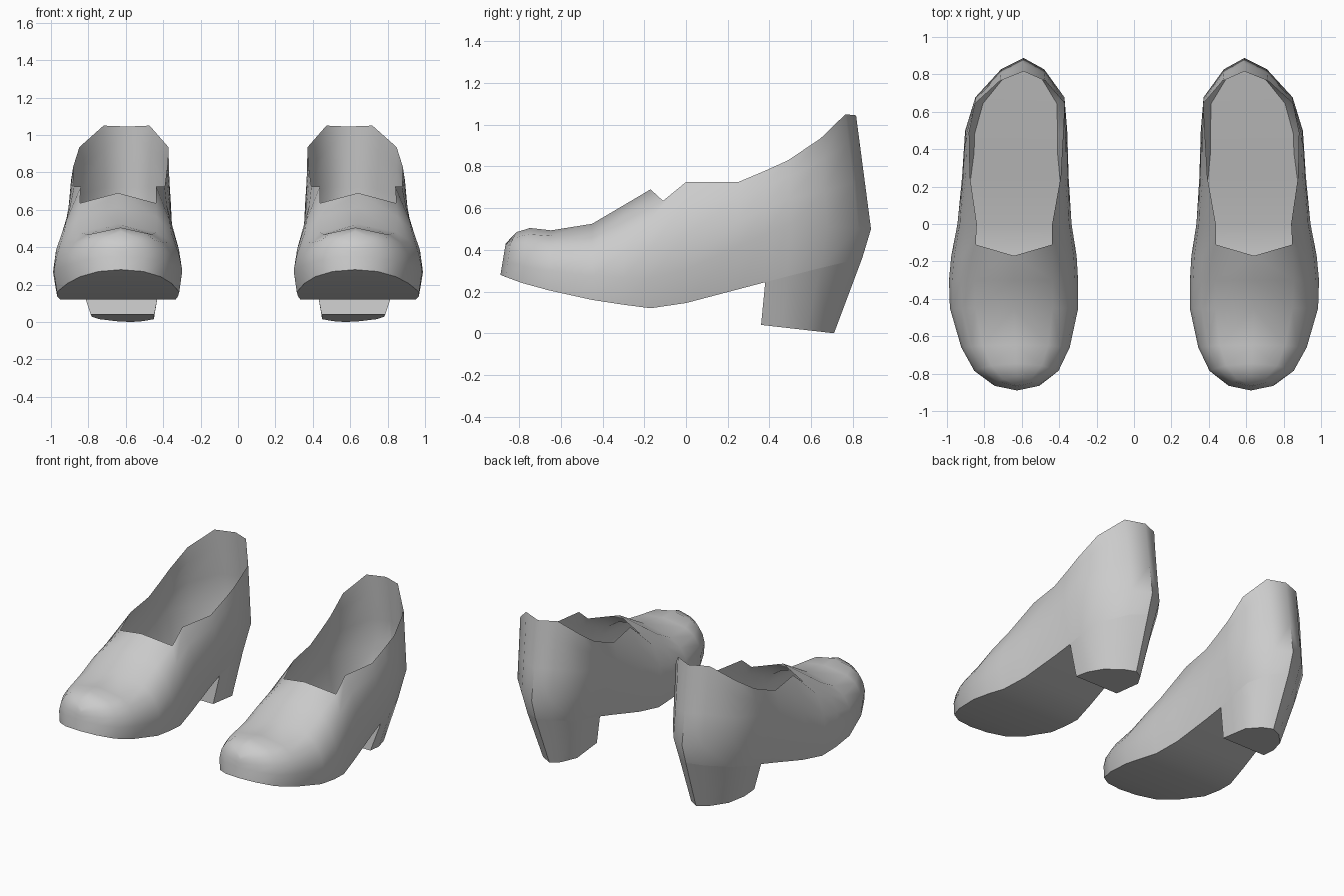
import bpy
import bmesh
import math

cube = bpy.data.objects.get("Cube")
if cube:
    bpy.data.objects.remove(cube)

leather = bpy.data.materials.new("grey leather")
leather.use_nodes = True
GREY = (0.6, 0.6, 0.6, 1)
leather.diffuse_color = GREY
leather.node_tree.nodes["Principled BSDF"].inputs["Base Color"].default_value = GREY


def curve(*points):
    """Piecewise linear function through (position, value) points."""
    def value(t):
        if t <= points[0][0]:
            return points[0][1]
        for (a, va), (b, vb) in zip(points, points[1:]):
            if t <= b:
                return va + (vb - va) * (t - a) / (b - a)
        return points[-1][1]
    return value


def mix(a, b, f):
    return a + (b - a) * f


# Shape of the shoe from toe (-y) to heel (+y)
stations = [-.89, -.865, -.79, -.66, -.45, -.3, -.17, 0, .25, .38, .5, .68, .83, .89]
THROAT = -.17
HEEL_START = .38
centre = curve((-.89, .625), (-.35, .645), (.5, .63), (.68, .61), (.89, .59))
half_width = curve((-.89, 0), (-.865, .125), (-.79, .225), (-.66, .29), (-.45, .343),
                   (-.3, .345), (-.17, .335), (0, .305), (.25, .285), (.5, .273),
                   (.68, .238), (.83, .115), (.89, 0))
sole_z = curve((-.89, .28), (-.8, .245), (-.6, .19), (-.4, .15), (-.17, .12),
               (0, .145), (.38, .245), (.89, .36))
sole_ratio = curve((-.5, .96), (0, .9), (.38, .8), (.89, .85))
welt_rise = curve((-.89, .07), (-.4, .12), (0, .16), (.5, .25), (.89, .14))
ridge_z = curve((-.89, .43), (-.865, .485), (-.79, .505), (-.62, .49), (-.45, .525), (-.17, .69))
rim_z = curve((-.89, .42), (-.865, .455), (-.79, .475), (-.62, .465), (-.45, .48),
              (-.17, .635), (0, .725), (.25, .725), (.5, .83), (.68, .935), (.83, 1.05), (.89, 1.045))
rim_ratio = curve((-.89, .6), (-.45, .6), (-.17, .61), (0, .66), (.25, .85), (.5, .92), (.68, 1), (.89, 1.1))
toe_y = curve((.28, -.89), (.43, -.865), (.5, -.825))
back_y = curve((0, .71), (.48, .89), (1.05, .815))


def lean(y, z):
    """Tilt the toe and heel ends along their side profiles."""
    if y > .4:
        return mix(.4, back_y(z), (y - .4) / .49)
    if y < -.6:
        return mix(-.6, toe_y(z), (y + .6) / -.29)
    return y


def point(y, side, width, z):
    return (centre(y) + side * width, lean(y, z), z)


def sole_point(y, side):
    return point(y, side, half_width(y) * sole_ratio(y), sole_z(y))


def heel_tip_point(y, side):
    tip_y = lean(y, 0) - (.02 if y == HEEL_START else 0)
    return (centre(y) - .015 + side * half_width(y) * .61, tip_y, max(0, .04 * (.71 - tip_y) / .35))


def section(y, side):
    """Side wall from the sole edge up to the rim, or over to the vamp ridge."""
    w, low, high = half_width(y), sole_z(y) + welt_rise(y), rim_z(y)
    rim = w * rim_ratio(y)
    wall = [sole_point(y, side), point(y, side, w, low)]
    for up, inward in ((.4, .12), (.75, .45), (1, 1)):
        wall.append(point(y, side, mix(w, rim, inward), mix(low, high, up)))
    if y == THROAT:
        x, _, z = wall[-1]
        wall[-1] = (x, -.11, z)
    if y <= THROAT:
        wall.append(point(y, side, 0, ridge_z(y)))
    return wall


def loft(bm, rows):
    """Skin neighbouring rows of points."""
    verts = [[bm.verts.new(p) for p in row] for row in rows]
    for a, b in zip(verts, verts[1:]):
        for i in range(min(len(a), len(b)) - 1):
            bm.faces.new((a[i], b[i], b[i + 1], a[i + 1]))


def finish(name, bm, mirror, angle):
    bmesh.ops.remove_doubles(bm, verts=bm.verts, dist=.0005)
    if mirror < 0:
        for v in bm.verts:
            v.co.x = -v.co.x
    bmesh.ops.recalc_face_normals(bm, faces=bm.faces)
    mesh = bpy.data.meshes.new(name)
    bm.to_mesh(mesh)
    bm.free()
    mesh.materials.append(leather)
    obj = bpy.data.objects.new(name, mesh)
    bpy.context.collection.objects.link(obj)
    bpy.ops.object.select_all(action="DESELECT")
    obj.select_set(True)
    bpy.context.view_layer.objects.active = obj
    bpy.ops.object.shade_smooth_by_angle(angle=math.radians(angle))


for label, mirror in (("left", 1), ("right", -1)):
    # Upper with its closed vamp, open collar and the sole that closes it below
    bm = bmesh.new()
    for side in (-1, 1):
        loft(bm, [section(y, side) for y in stations])
    loft(bm, [[sole_point(y, -1), sole_point(y, 1)] for y in stations])
    finish(label + "_shoe_upper_and_sole", bm, mirror, 50)

    # Tapered block heel
    bm = bmesh.new()
    heel = [y for y in stations if y >= HEEL_START]
    for side in (-1, 1):
        loft(bm, [[sole_point(y, side), heel_tip_point(y, side)] for y in heel])
    loft(bm, [[heel_tip_point(y, -1), heel_tip_point(y, 1)] for y in heel])
    front = [f(HEEL_START, s) for f, s in ((sole_point, -1), (sole_point, 1),
                                           (heel_tip_point, 1), (heel_tip_point, -1))]
    bm.faces.new([bm.verts.new(p) for p in front])
    finish(label + "_heel", bm, mirror, 40)
